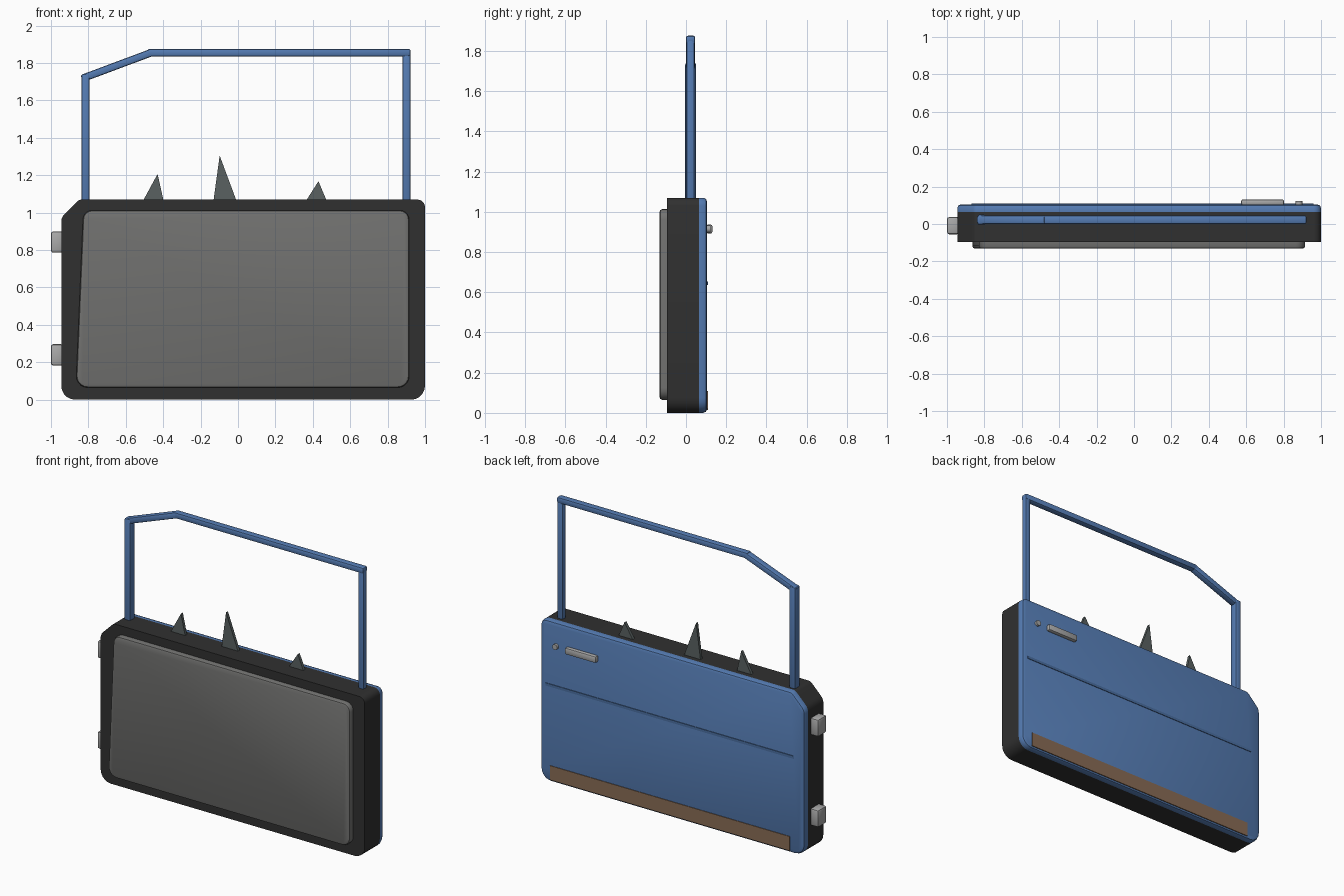
import bpy, bmesh, math
from mathutils import Vector, Matrix

if "Cube" in bpy.data.objects:
    bpy.data.objects.remove(bpy.data.objects["Cube"])


def material(name, rgb):
    m = bpy.data.materials.new(name)
    m.diffuse_color = (*rgb, 1)
    m.use_nodes = True
    m.node_tree.nodes["Principled BSDF"].inputs["Base Color"].default_value = m.diffuse_color
    return m


BLUE = material("blue_paint", (0.09, 0.2, 0.45))
BLUE_LINE = material("blue_crease", (0.07, 0.16, 0.36))
DARK = material("dark_core", (0.03, 0.03, 0.03))
TRIM = material("grey_trim", (0.17, 0.17, 0.165))
GLASS = material("broken_glass", (0.1, 0.12, 0.12))
BROWN = material("rust_brown", (0.25, 0.15, 0.09))
METAL = material("metal", (0.4, 0.4, 0.4))


def finish(name, bm, mat):
    bmesh.ops.recalc_face_normals(bm, faces=bm.faces)
    me = bpy.data.meshes.new(name)
    bm.to_mesh(me)
    bm.free()
    ob = bpy.data.objects.new(name, me)
    bpy.context.collection.objects.link(ob)
    me.materials.append(mat)
    return ob


def rounded(corners, n=5):
    """Outline in x, z from (x, z, radius) corners."""
    pts = []
    for i, (x, z, r) in enumerate(corners):
        p = Vector((x, z))
        if r == 0:
            pts.append(p)
            continue
        a = (Vector(corners[i - 1][:2]) - p).normalized()
        b = (Vector(corners[(i + 1) % len(corners)][:2]) - p).normalized()
        half = a.angle(b) / 2
        c = p + (a + b).normalized() * r / math.sin(half)
        s, e = p + a * r / math.tan(half) - c, p + b * r / math.tan(half) - c
        sweep = math.pi - 2 * half
        for k in range(n + 1):
            t = k / n
            pts.append(c + (s * math.sin((1 - t) * sweep) + e * math.sin(t * sweep)) / math.sin(sweep))
    return pts


def prism(name, corners, y0, y1, mat, bevel=0):
    """Extrude an outline from y0 to y1, rounding the rim at y1."""
    bm = bmesh.new()
    base = bm.faces.new([bm.verts.new((p.x, y0, p.y)) for p in rounded(corners)])
    ext = bmesh.ops.extrude_face_region(bm, geom=[base], use_keep_orig=True)
    bmesh.ops.translate(bm, vec=(0, y1 - y0, 0),
                        verts=[v for v in ext["geom"] if isinstance(v, bmesh.types.BMVert)])
    bmesh.ops.recalc_face_normals(bm, faces=bm.faces)
    if bevel:
        rim = [e for e in bm.edges if all(abs(v.co.y - y1) < 1e-5 for v in e.verts)]
        bmesh.ops.bevel(bm, geom=rim, offset=bevel, segments=2, profile=0.5, affect='EDGES')
    return finish(name, bm, mat)


def box(name, lo, hi, mat, bevel=0, segments=2, tilt=0):
    lo, hi = Vector(lo), Vector(hi)
    bm = bmesh.new()
    bmesh.ops.create_cube(bm, size=1, matrix=Matrix.Diagonal((*(hi - lo), 1)))
    if bevel:
        bmesh.ops.bevel(bm, geom=bm.edges[:], offset=bevel, segments=segments,
                        profile=0.5, affect='EDGES')
    bmesh.ops.transform(bm, verts=bm.verts,
                        matrix=Matrix.Translation((lo + hi) / 2) @ Matrix.Rotation(tilt, 4, 'Y'))
    return finish(name, bm, mat)


# Door core, painted outer skin and inner trim panel
door = [(-0.945, 0, 0.075), (1, 0, 0.075), (1, 1.07, 0.04),
        (-0.85, 1.07, 0.04), (-0.945, 0.975, 0.06)]
prism("door_core", door, -0.095, 0.065, DARK)
prism("outer_skin", door, 0.065, 0.105, BLUE, 0.02)
prism("inner_panel", [(-0.867, 0.065, 0.06), (0.915, 0.065, 0.06),
                      (0.915, 1.013, 0.05), (-0.827, 1.013, 0.05)], -0.09, -0.132, TRIM, 0.014)

# Window frame
box("front_pillar", (-0.837, -0.004, 1.0), (-0.793, 0.05, 1.742), BLUE, 0.01)
box("rear_pillar", (0.88, 0.003, 1.0), (0.922, 0.042, 1.86), BLUE, 0.01)
box("top_rail", (-0.482, 0, 1.836), (0.922, 0.046, 1.876), BLUE, 0.01)
a, b = Vector((-0.835, 1.717)), Vector((-0.452, 1.86))
mid, half = (a + b) / 2, (b - a).length / 2
box("sloped_rail", (mid.x - half, 0.0, mid.y - 0.02), (mid.x + half, 0.046, mid.y + 0.02),
    BLUE, 0.01, tilt=-math.atan2(b.y - a.y, b.x - a.x))

# Broken glass shards
for i, (x0, xt, x1, zt) in enumerate([(-0.515, -0.43, -0.395, 1.207),
                                      (-0.133, -0.098, -0.003, 1.305),
                                      (0.355, 0.43, 0.48, 1.168)]):
    prism(f"glass_shard_{i + 1}", [(x0, 1.05, 0), (x1, 1.05, 0), (xt, zt, 0)], 0.014, 0.034, GLASS)

# Hinges
for name, z in (("lower_hinge", 0.24), ("upper_hinge", 0.843)):
    box(name, (-1, -0.055, z - 0.057), (-0.935, 0.037, z + 0.057), METAL, 0.012)

# Handle, lock, crease and lower strip on the outer skin
box("door_handle", (0.573, 0.1, 0.892), (0.802, 0.132, 0.937), METAL, 0.01)
bm = bmesh.new()
bmesh.ops.create_cone(bm, cap_ends=True, segments=16, radius1=0.018, radius2=0.018, depth=0.03,
                      matrix=Matrix.Translation((0.882, 0.107, 0.915)) @ Matrix.Rotation(math.pi / 2, 4, 'X'))
finish("lock", bm, METAL)
box("crease_line", (-0.87, 0.1, 0.635), (0.96, 0.109, 0.653), BLUE_LINE)
box("lower_strip", (-0.84, 0.09, 0.015), (0.925, 0.109, 0.11), BROWN)

# Smooth shading with sharp edges kept
for ob in bpy.data.objects:
    bpy.ops.object.select_all(action='DESELECT')
    ob.select_set(True)
    bpy.context.view_layer.objects.active = ob
    bpy.ops.object.shade_smooth_by_angle(angle=math.radians(30))
